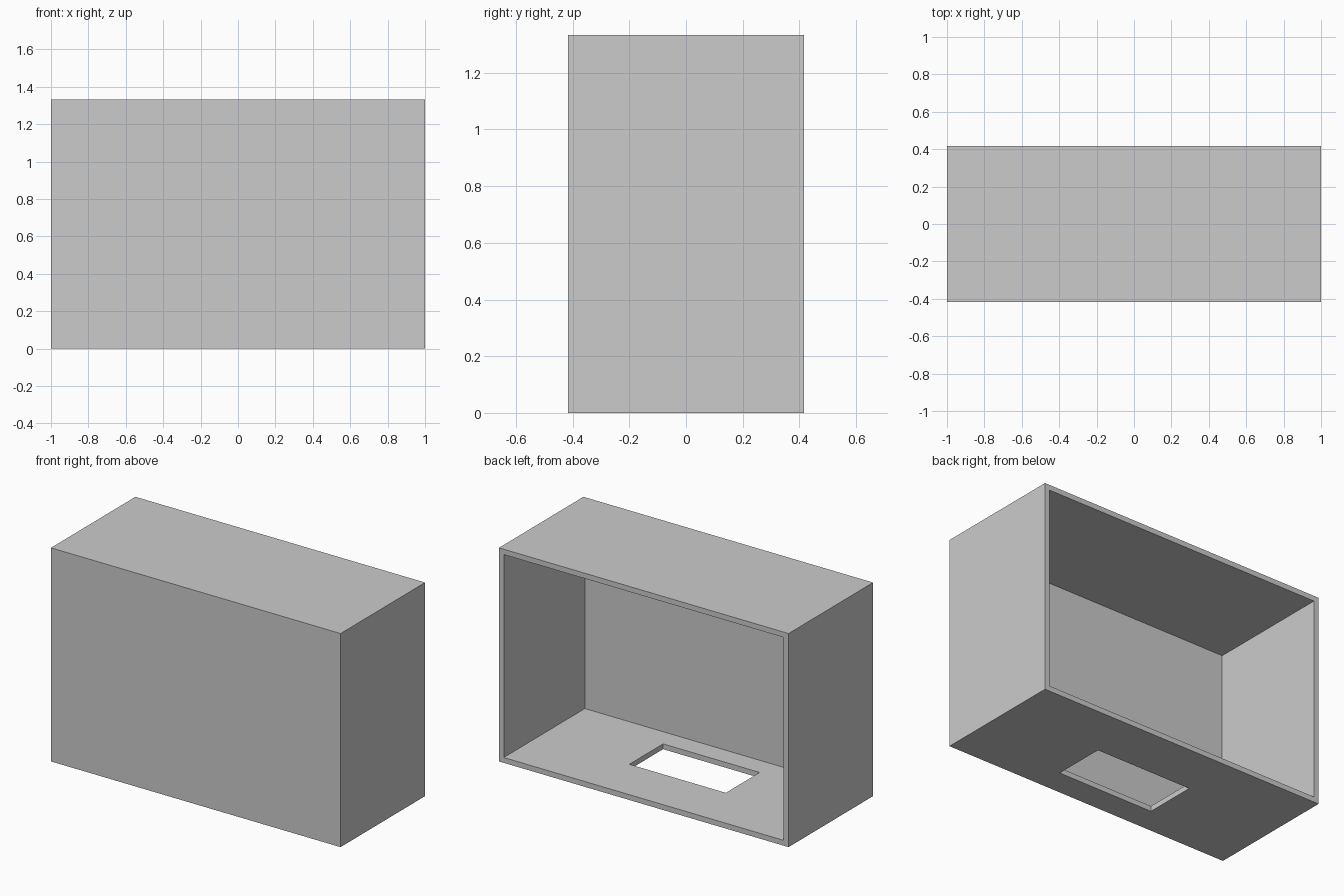
import bpy

if "Cube" in bpy.data.objects:
    bpy.data.objects.remove(bpy.data.objects["Cube"])

W, D, H, T = 2.0, 0.8333, 1.3333, 0.0333


def box(name, lo, hi):
    """Axis-aligned box between two corners."""
    size = [b - a for a, b in zip(lo, hi)]
    mid = [(a + b) / 2 for a, b in zip(lo, hi)]
    bpy.ops.mesh.primitive_cube_add(size=1, location=mid)
    ob = bpy.context.object
    ob.name = ob.data.name = name
    ob.scale = size
    bpy.ops.object.transform_apply(location=False, rotation=False, scale=True)
    return ob


def cut(target, cutter):
    """Subtract the cutter, then remove it."""
    mod = target.modifiers.new(cutter.name, 'BOOLEAN')
    mod.operation = 'DIFFERENCE'
    mod.solver = 'EXACT'
    mod.object = cutter
    cutter.hide_render = True
    bpy.context.view_layer.objects.active = target
    bpy.ops.object.modifier_apply(modifier=mod.name)
    bpy.data.objects.remove(cutter, do_unlink=True)


# Outer casing
casing = box("casing", (-W / 2, -D / 2, 0), (W / 2, D / 2, H))

# Cavity, open at the back
cut(casing, box("cavity", (-W / 2 + T, -D / 2 + T, T), (W / 2 - T, D / 2 + 0.1, H - T)))

# Rectangular slot through the floor
cut(casing, box("floor_slot", (-0.3333, -0.25, -0.1), (0.3333, 0.0833, T + 0.1)))
